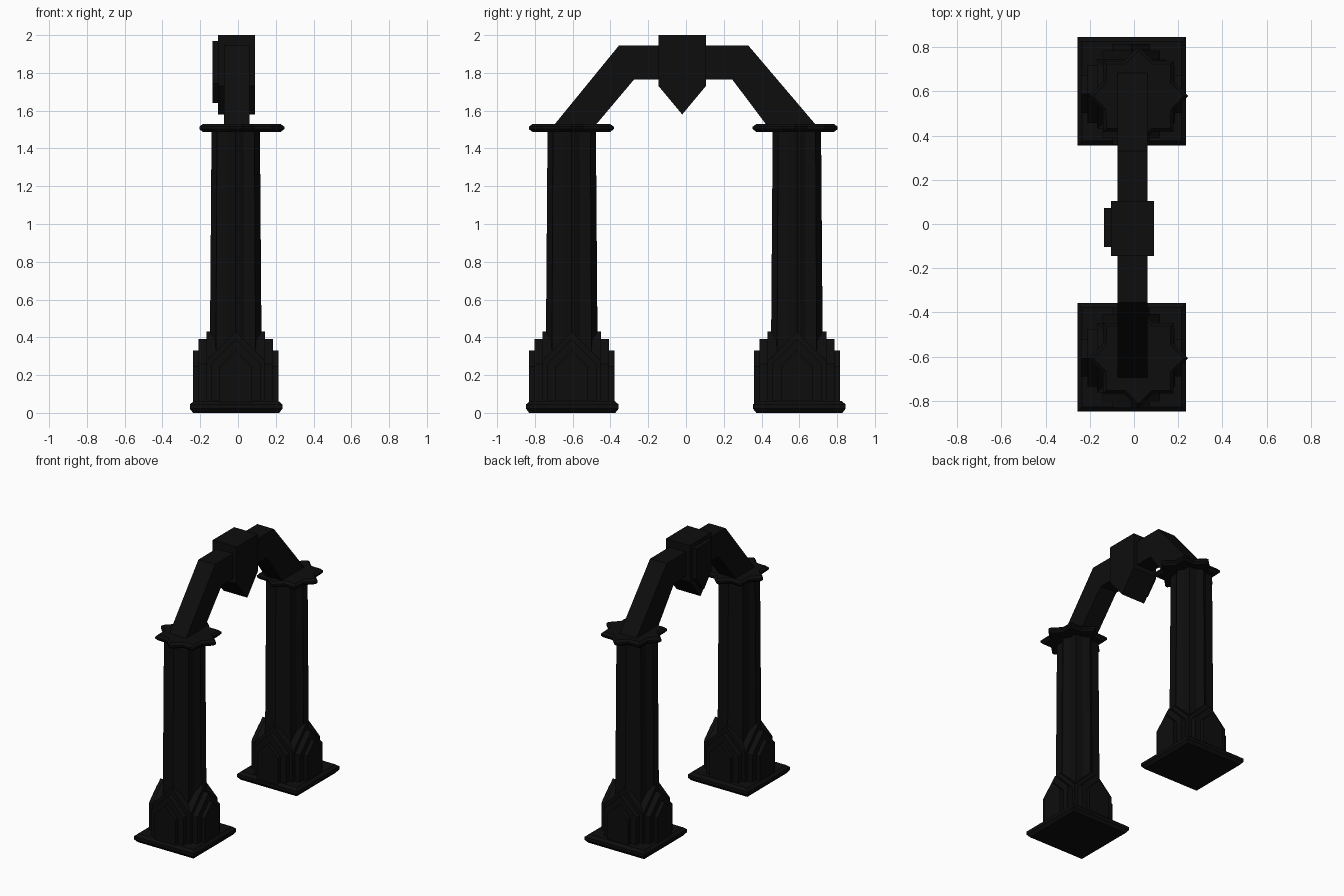
import bpy, bmesh
from math import cos, sin, pi

cube = bpy.data.objects.get("Cube")
if cube:
    bpy.data.objects.remove(cube, do_unlink=True)

stone = bpy.data.materials.new("black_stone")
stone.use_nodes = True
colour = (0.004, 0.004, 0.004, 1)
stone.diffuse_color = colour
stone.node_tree.nodes["Principled BSDF"].inputs["Base Color"].default_value = colour


def loft(name, rings):
    """Skin a stack of equal-sized rings and close both ends."""
    bm = bmesh.new()
    loops = [[bm.verts.new(p) for p in ring] for ring in rings]
    for a, b in zip(loops, loops[1:]):
        for i in range(len(a)):
            j = (i + 1) % len(a)
            bm.faces.new((a[i], a[j], b[j], b[i]))
    bm.faces.new(loops[0])
    bm.faces.new(loops[-1])
    bmesh.ops.recalc_face_normals(bm, faces=bm.faces)
    mesh = bpy.data.meshes.new(name)
    bm.to_mesh(mesh)
    bm.free()
    mesh.materials.append(stone)
    ob = bpy.data.objects.new(name, mesh)
    bpy.context.collection.objects.link(ob)
    return ob


def slab(name, outline, x0, x1):
    """Extrude a (y, z) outline along x."""
    return loft(name, [[(x, y, z) for y, z in outline] for x in (x0, x1)])


def star(cx, cy, z, axis, diagonal, notch):
    """Eight-pointed star ring."""
    radii = (axis, notch, diagonal, notch)
    return [(cx + radii[i % 4] * cos(i * pi / 8),
             cy + radii[i % 4] * sin(i * pi / 8), z) for i in range(16)]


def square(cx, cy, z, r):
    return [(cx + sx * r, cy + sy * r, z)
            for sx, sy in ((-1, -1), (1, -1), (1, 1), (-1, 1))]


def gable(w, apex):
    """Pointed panel outline."""
    eave = apex - w
    return [(-w, 0.03), (w, 0.03), (w, eave), (0, apex), (-w, eave)]


cx = -0.012
for side, plate_y, cy, cap_y in (("front", -0.602, -0.605, -0.607),
                                 ("back", 0.6, 0.587, 0.578)):
    # square plinth with a pointed rim
    loft(side + "_plinth", [square(-0.01, plate_y, z, r) for z, r in
                            ((0, 0.228), (0.022, 0.245), (0.045, 0.245), (0.062, 0.225))])
    # nested gabled panels crossing in both directions
    for label, reach, w, apex in (("outer", 0.227, 0.085, 0.33),
                                  ("middle", 0.198, 0.13, 0.39),
                                  ("inner", 0.156, 0.155, 0.43)):
        for way in ("across", "along"):
            ob = slab(f"{side}_{label}_gable_{way}", gable(w, apex), -reach, reach)
            ob.location = (cx, cy, 0)
            if way == "along":
                ob.rotation_euler.z = pi / 2
    # tapering star-section shaft
    loft(side + "_shaft", [star(cx, cy, 0.06, 0.139, 0.15, 0.119),
                           star(cx, cy, 1.5, 0.128, 0.14, 0.11)])
    # star-shaped capital with a sharp rim
    loft(side + "_capital", [star(0.02, cap_y, z, r, r, r * 0.77) for z, r in
                             ((1.487, 0.205), (1.502, 0.225), (1.515, 0.225), (1.53, 0.205))])

# angular arch beam
slab("arch_beam", [(-0.71, 1.51), (-0.355, 1.945), (0.33, 1.945), (0.7, 1.51),
                   (0.437, 1.51), (0.245, 1.765), (-0.275, 1.765), (-0.49, 1.51)],
     -0.074, 0.062)

# pointed keystone and its raised face
slab("keystone", [(-0.145, 2), (0.105, 2), (0.105, 1.73), (-0.02, 1.58), (-0.145, 1.73)],
     -0.105, 0.09)
slab("keystone_panel", [(-0.105, 1.97), (0.072, 1.97), (0.072, 1.745),
                        (-0.017, 1.64), (-0.105, 1.745)], -0.135, -0.1)
